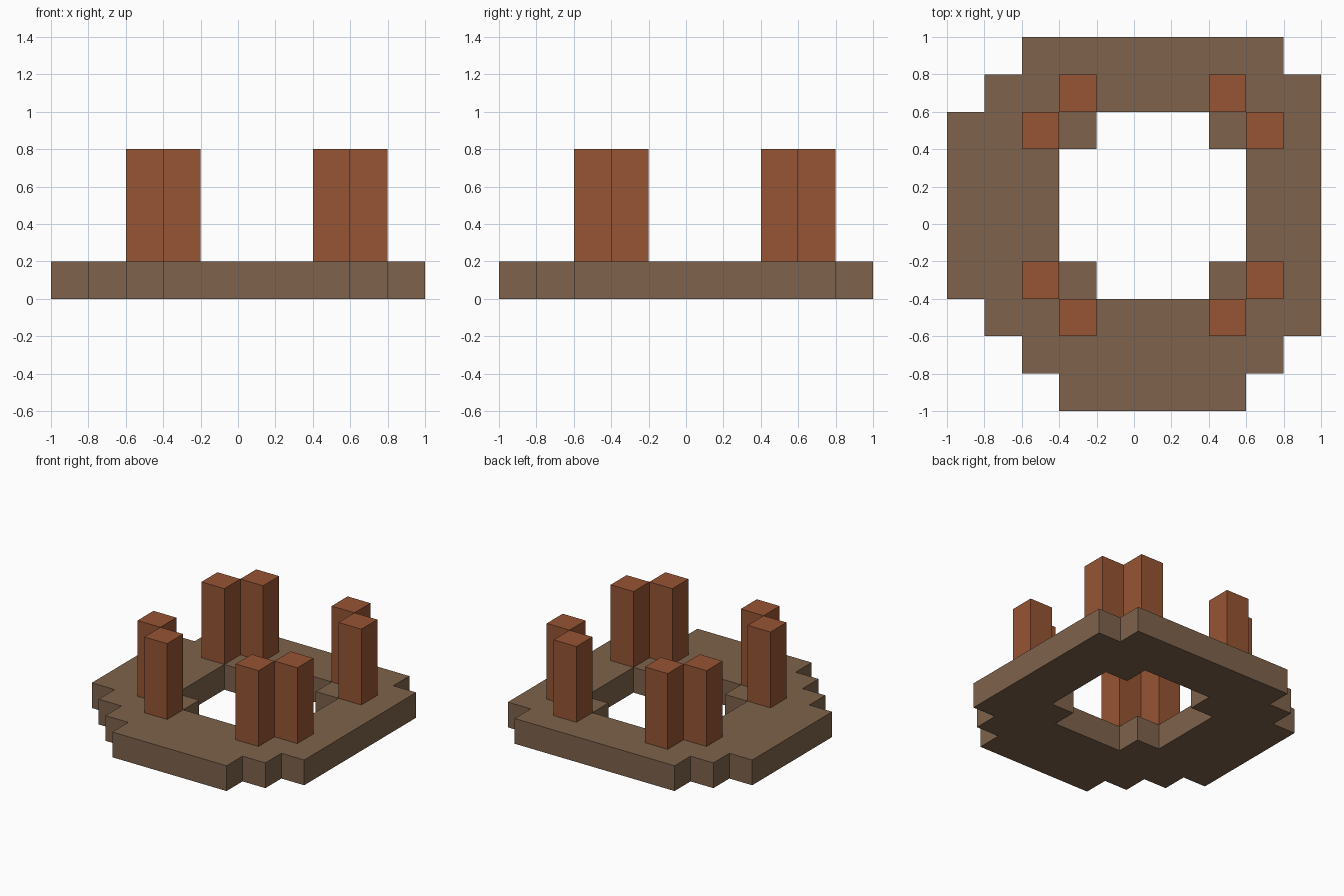
import bpy, bmesh
from mathutils import Matrix

cube = bpy.data.objects.get("Cube")
if cube:
    bpy.data.objects.remove(cube, do_unlink=True)

CELL = 0.2
MID = 0.1  # the ring of pillars is centred half a cell off the origin


def material(name, rgb):
    mat = bpy.data.materials.new(name)
    mat.use_nodes = True
    mat.diffuse_color = (*rgb, 1)
    mat.node_tree.nodes["Principled BSDF"].inputs["Base Color"].default_value = (*rgb, 1)
    return mat


def add_object(name, bm, mat):
    mesh = bpy.data.meshes.new(name)
    bmesh.ops.recalc_face_normals(bm, faces=bm.faces)
    bm.to_mesh(mesh)
    bm.free()
    mesh.materials.append(mat)
    obj = bpy.data.objects.new(name, mesh)
    bpy.context.collection.objects.link(obj)
    return obj


stone = material("stone_brown", (0.209, 0.125, 0.072))
clay = material("clay_red", (0.305, 0.089, 0.034))

# Stepped ring: spans of x for each strip (y low, y high, spans)
strips = [
    (0.8, 1.0, [(-0.6, 0.8)]),
    (0.6, 0.8, [(-0.8, 1.0)]),
    (0.4, 0.6, [(-1.0, -0.2), (0.4, 1.0)]),
    (-0.2, 0.4, [(-1.0, -0.4), (0.6, 1.0)]),
    (-0.4, -0.2, [(-1.0, -0.2), (0.4, 1.0)]),
    (-0.6, -0.4, [(-0.8, 1.0)]),
    (-0.8, -0.6, [(-0.6, 0.8)]),
    (-1.0, -0.8, [(-0.4, 0.6)]),
]
bm = bmesh.new()
for y0, y1, spans in strips:
    for x0, x1 in spans:
        for i in range(round((x1 - x0) / CELL)):
            for j in range(round((y1 - y0) / CELL)):
                x, y = x0 + i * CELL, y0 + j * CELL
                corners = [(x, y), (x + CELL, y), (x + CELL, y + CELL), (x, y + CELL)]
                bm.faces.new([bm.verts.new((*c, 0)) for c in corners])
bmesh.ops.remove_doubles(bm, verts=bm.verts, dist=0.001)
top = bmesh.ops.extrude_face_region(bm, geom=bm.faces[:], use_keep_orig=True)["geom"]
bmesh.ops.translate(bm, verts=[v for v in top if isinstance(v, bmesh.types.BMVert)],
                    vec=(0, 0, CELL))
add_object("ring_base", bm, stone)

# Pairs of pillars at the four corners
for sx, side in ((-1, "right"), (1, "left")):
    for sy, end in ((-1, "front"), (1, "back")):
        for dx, dy, place in ((0.4, 0.6, "outer"), (0.6, 0.4, "side")):
            bm = bmesh.new()
            bmesh.ops.create_cube(bm, size=1, matrix=Matrix.Diagonal((CELL, CELL, 0.6, 1)))
            pillar = add_object(f"pillar_{end}_{side}_{place}", bm, clay)
            pillar.location = (MID + sx * dx, MID + sy * dy, 0.5)
